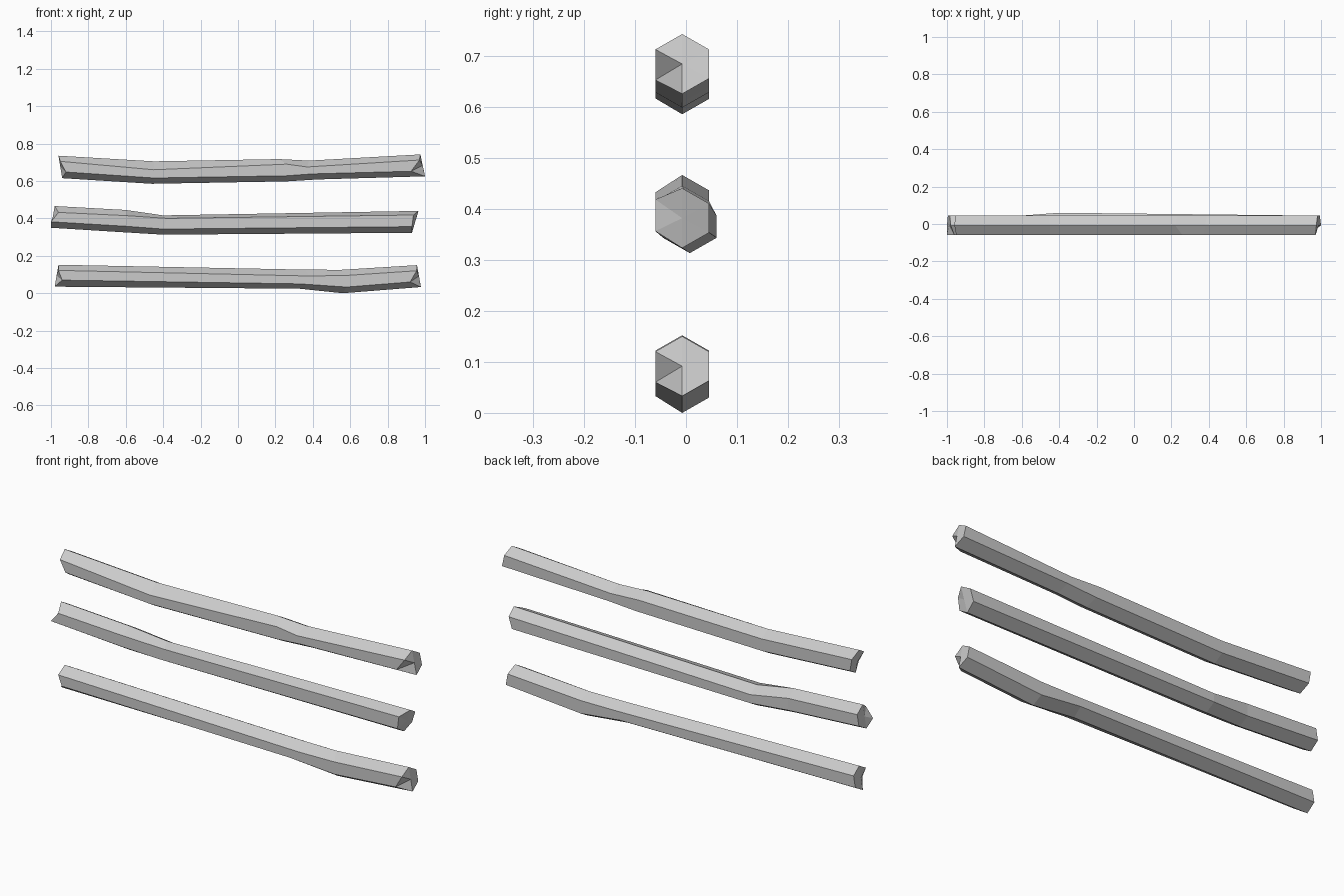
import bpy, bmesh

YC, HW = -0.0075, 0.0525   # section centre and half width


def section(xs, zs, dy=0.0):
    """Six corners: top, upper/lower front, bottom, lower/upper back."""
    xt, xuf, xlf, xb = xs
    zt, zuf, zlf, zb = zs
    y = YC + dy
    return [(xt, y, zt), (xuf, y - HW, zuf), (xlf, y - HW, zlf), (xb, y, zb),
            (xt + (xb - xt) * 0.75, y + HW, zb + 0.03),
            (xt + (xb - xt) * 0.25, y + HW, zt - 0.03)]


def beam(name, rings):
    """Loft hexagonal sections, close each end with a fan to its centre."""
    bm = bmesh.new()
    loops = [[bm.verts.new(p) for p in section(*r)] for r in rings]
    for a, b in zip(loops, loops[1:]):
        for i in range(6):
            j = (i + 1) % 6
            bm.faces.new((a[i], a[j], b[j], b[i]))
    for loop in (loops[0], loops[-1]):
        c = bm.verts.new((loop[0].co + loop[3].co) / 2)
        for i in range(6):
            bm.faces.new((loop[i], loop[(i + 1) % 6], c))
    bmesh.ops.recalc_face_normals(bm, faces=bm.faces)
    me = bpy.data.meshes.new(name)
    bm.to_mesh(me)
    bm.free()
    ob = bpy.data.objects.new(name, me)
    bpy.context.collection.objects.link(ob)


# upper beam: sags on the left, kinks on the right
beam("upper_beam", [
    ((-0.96, -0.95, -0.92, -0.94), (0.735, 0.705, 0.648, 0.615)),
    ((-0.45, -0.45, -0.45, -0.46), (0.705, 0.66, 0.616, 0.585)),
    ((0.22, 0.26, 0.26, 0.26), (0.717, 0.69, 0.628, 0.598)),
    ((0.38, 0.37, 0.40, 0.42), (0.709, 0.675, 0.638, 0.608)),
    ((0.975, 0.97, 0.925, 1.0), (0.742, 0.712, 0.652, 0.625))])

# middle beam: bends down and back on the left
beam("middle_beam", [
    ((-0.98, -0.96, -1.0, -1.0), (0.466, 0.432, 0.382, 0.35)),
    ((-0.60, -0.60, -0.60, -0.60), (0.445, 0.415, 0.358, 0.325)),
    ((-0.40, -0.38, -0.40, -0.40), (0.416, 0.40, 0.343, 0.313), 0.015),
    ((0.965, 0.938, 0.93, 0.93), (0.44, 0.418, 0.356, 0.323))])

# lower beam: belly towards the right
beam("lower_beam", [
    ((-0.96, -0.96, -0.94, -0.98), (0.152, 0.122, 0.07, 0.035)),
    ((0.36, 0.38, 0.33, 0.33), (0.126, 0.092, 0.05, 0.024)),
    ((0.55, 0.58, 0.58, 0.56), (0.125, 0.095, 0.033, 0.0)),
    ((0.957, 0.955, 0.92, 0.978), (0.15, 0.12, 0.06, 0.033))])
